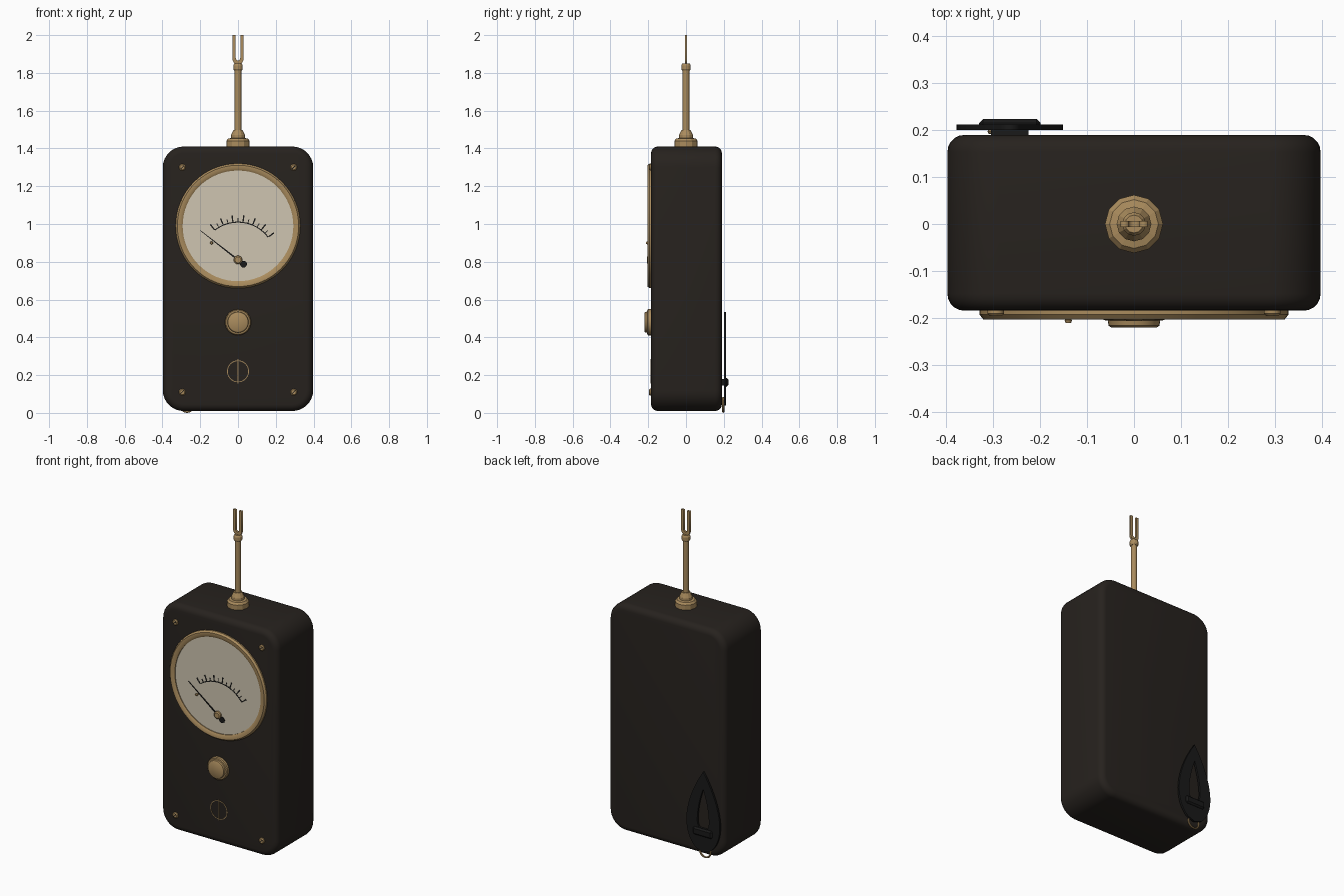
import bpy, bmesh
from math import sin, cos, pi, radians, sqrt, atan2, hypot
from mathutils import Matrix, Vector

cube = bpy.data.objects.get("Cube")
if cube:
    bpy.data.objects.remove(cube, do_unlink=True)


def material(name, color, metallic=0.0):
    mat = bpy.data.materials.new(name)
    mat.use_nodes = True
    mat.diffuse_color = (*color, 1)
    bsdf = mat.node_tree.nodes["Principled BSDF"]
    bsdf.inputs["Base Color"].default_value = (*color, 1)
    bsdf.inputs["Roughness"].default_value = 0.5
    bsdf.inputs["Metallic"].default_value = metallic
    return mat


CASE = material("dark_case", (0.02, 0.016, 0.013))
BLACK = material("black", (0.01, 0.01, 0.01))
BRASS = material("brass", (0.40, 0.26, 0.11))
CREAM = material("cream_dial", (0.62, 0.56, 0.44))
# Turns local xy into the front plane, with local z pointing forward
FRONT = Matrix.Rotation(pi / 2, 4, 'X')


def select(obj):
    bpy.ops.object.select_all(action='DESELECT')
    obj.select_set(True)
    bpy.context.view_layer.objects.active = obj


def finish(name, bm, mat, smooth=True):
    bmesh.ops.recalc_face_normals(bm, faces=bm.faces)
    mesh = bpy.data.meshes.new(name)
    bm.to_mesh(mesh)
    bm.free()
    mesh.materials.append(mat)
    obj = bpy.data.objects.new(name, mesh)
    bpy.context.collection.objects.link(obj)
    if smooth:
        select(obj)
        bpy.ops.object.shade_smooth_by_angle(angle=radians(35))
    return obj


def lathe(name, profile, mat, x=0, z=0, sides=48, forward=True, closed=False, smooth=True):
    """Turn a (radius, height) profile; height runs forward or upward."""
    bm = bmesh.new()
    verts = [bm.verts.new((r, 0, h)) for r, h in profile]
    pairs = list(zip(verts, verts[1:]))
    if closed:
        pairs.append((verts[-1], verts[0]))
    edges = [bm.edges.new(p) for p in pairs]
    bmesh.ops.spin(bm, geom=verts + edges, cent=(0, 0, 0), axis=(0, 0, 1),
                   angle=2 * pi, steps=sides, use_duplicate=False)
    bmesh.ops.remove_doubles(bm, verts=bm.verts, dist=1e-5)
    turn = FRONT if forward else Matrix()
    bm.transform(Matrix.Translation((x, 0, z)) @ turn)
    return finish(name, bm, mat, smooth)


def plate(name, loops, mat, y, thickness):
    """Flat plate from closed (x, z) outlines; inner outlines become holes."""
    curve = bpy.data.curves.new(name, 'CURVE')
    curve.dimensions = '2D'
    curve.fill_mode = 'BOTH'
    curve.extrude = thickness / 2
    for loop in loops:
        spline = curve.splines.new('POLY')
        spline.points.add(len(loop) - 1)
        for point, (x, z) in zip(spline.points, loop):
            point.co = (x, z, 0, 1)
        spline.use_cyclic_u = True
    curve.materials.append(mat)
    obj = bpy.data.objects.new(name, curve)
    bpy.context.collection.objects.link(obj)
    obj.matrix_world = Matrix.Translation((0, y, 0)) @ FRONT
    select(obj)
    bpy.ops.object.convert(target='MESH')
    return obj


def box(name, lo, hi, mat, bevel=0.0):
    lo, hi = Vector(lo), Vector(hi)
    bm = bmesh.new()
    bmesh.ops.create_cube(bm, size=1, matrix=Matrix.Translation((lo + hi) / 2)
                          @ Matrix.Diagonal((*(hi - lo), 1)))
    if bevel:
        bmesh.ops.bevel(bm, geom=bm.edges[:], offset=bevel, segments=1, affect='EDGES')
    return finish(name, bm, mat, smooth=False)


def arc(radius, start, end, steps, x=0, z=0):
    angles = [radians(start + (end - start) * i / steps) for i in range(steps + 1)]
    return [(x + radius * cos(a), z + radius * sin(a)) for a in angles]


# Case: large corners in front outline, then softly rounded rims
bm = bmesh.new()
bmesh.ops.create_cube(bm, size=1, matrix=Matrix.Translation((0, 0.0025, 0.71))
                      @ Matrix.Diagonal((0.796, 0.375, 1.40, 1)))
depth_edges = [e for e in bm.edges if abs(e.verts[0].co.y - e.verts[1].co.y) > 0.1]
bmesh.ops.bevel(bm, geom=depth_edges, offset=0.11, segments=8, profile=0.5, affect='EDGES')
rims = [e for e in bm.edges if abs(e.verts[0].co.y - e.verts[1].co.y) < 0.01]
bmesh.ops.bevel(bm, geom=rims, offset=0.036, segments=5, profile=0.5, affect='EDGES')
finish("case", bm, CASE)

# Dial and bezel
DIAL_Z, PIVOT_Z = 0.99, 0.81
lathe("dial_face", [(0, .192), (.297, .192), (.297, .18)], CREAM, z=DIAL_Z, sides=64)
lathe("dial_bezel", [(.33, .18), (.33, .193), (.321, .204), (.304, .204), (.293, .197),
                     (.293, .18)], BRASS, z=DIAL_Z, sides=64, closed=True)

# Scale: a thin arc with long and short ticks
scale = [arc(.197, 128, 37, 24, z=PIVOT_Z) + arc(.2025, 37, 128, 24, z=PIVOT_Z)]
for i in range(13):
    angle = 128 - i * 91 / 12
    outer, half = (.238, .9) if i % 2 == 0 else (.222, .6)
    scale.append(arc(.203, angle - half, angle + half, 1, z=PIVOT_Z)
                 + arc(outer, angle + half, angle - half, 1, z=PIVOT_Z))
plate("dial_scale", scale, BLACK, -0.1925, 0.002)

# Needle with round counterweight, pivot cap and rest pin
swing = atan2(.156, -.2)
d, n = Vector((cos(swing), sin(swing))), Vector((-sin(swing), cos(swing)))
pivot = Vector((0, PIVOT_Z))
needle = [pivot + d * a + n * b for a, b in
          ((-.035, -.005), (.254, -.0015), (.254, .0015), (-.035, .005))]
plate("needle", [[tuple(p) for p in needle]], BLACK, -0.198, 0.003)
tail = pivot - d * .037
plate("needle_counterweight", [arc(.018, 0, 345, 23, tail.x, tail.y)], BLACK, -0.198, 0.004)
lathe("needle_pivot", [(0, .207), (.016, .207), (.023, .202), (.023, .19)], BRASS,
      z=PIVOT_Z, sides=16)
lathe("needle_rest_pin", [(0, .211), (.006, .211), (.008, .205), (.005, .203), (.005, .19)],
      BRASS, x=-.14, z=.9, sides=10)

# Push button
lathe("button", [(0, .221), (.048, .221), (.054, .217), (.056, .206), (.064, .205),
                 (.069, .2), (.069, .18)], BRASS, z=.48, sides=32)

# Inlaid ring with an upright line
lathe("inlay_ring", [(.054, .18), (.054, .187), (.058, .187), (.058, .18)], BRASS,
      z=.22, closed=True)
box("inlay_line", (-.002, -.187, .155), (.002, -.18, .285), BRASS)

# Slotted corner screws
for side, x in (("right", -.295), ("left", .295)):
    for level, z in (("lower", .11), ("upper", 1.3)):
        lathe(f"screw_{level}_{side}", [(0, .196), (.013, .196), (.018, .191), (.018, .18)],
              BRASS, x=x, z=z, sides=12)
        slot = arc(.013, 35, 55, 1, x, z) + arc(.013, 215, 235, 1, x, z)
        plate(f"screw_slot_{level}_{side}", [slot], BLACK, -.196, .001)

# Antenna: stepped base, rod, collar and flat fork
lathe("antenna_base", [(.062, 1.40), (.062, 1.44), (.052, 1.452), (.037, 1.455), (.037, 1.47),
                       (.024, 1.497), (0, 1.497)], BRASS, sides=12, forward=False, smooth=False)
lathe("antenna_rod", [(.018, 1.49), (.018, 1.82), (0, 1.82)], BRASS,
      sides=12, forward=False)
lathe("antenna_collar", [(0, 1.812), (.02, 1.812), (.025, 1.82), (.025, 1.84), (.019, 1.85),
                         (0, 1.85)], BRASS, sides=12, forward=False, smooth=False)
fork = ([(-.029, 2)] + arc(.029, 180, 360, 10, z=1.873) + [(.029, 2), (.012, 2)]
        + arc(.012, 360, 180, 8, z=1.878) + [(-.012, 2)])
plate("antenna_fork", [fork], BRASS, 0, .012)


# Rear clip: leaf-shaped plate with pointed slot
def leaf(width, bottom, middle, top, steps=10):
    """Pointed arch above the middle, half ellipse below it."""
    half = [(width * sqrt(1 - (i / steps) ** 2), middle - (middle - bottom) * i / steps)
            for i in range(steps, 0, -1)]
    half += [(width * (1 - (i / steps) ** 1.8), middle + (top - middle) * i / steps)
             for i in range(steps + 1)]
    return [(CLIP_X + w, z) for w, z in half] + [(CLIP_X - w, z) for w, z in half[-2:0:-1]]


CLIP_X = -.265
plate("clip_plate", [leaf(.114, .04, .22, .535), leaf(.04, .17, .23, .43)], BLACK, .2065, .012)
box("clip_bar", (CLIP_X - .066, .2, .138), (CLIP_X + .066, .224, .186), BLACK, bevel=.009)
box("clip_mount", (CLIP_X - .04, .18, .145), (CLIP_X + .04, .205, .18), BLACK)
lathe("clip_ring", [(.037 + x, -.197 + y) for x, y in arc(.0055, 0, 315, 7)], BRASS,
      x=CLIP_X - .005, z=.0425, sides=24, closed=True)
